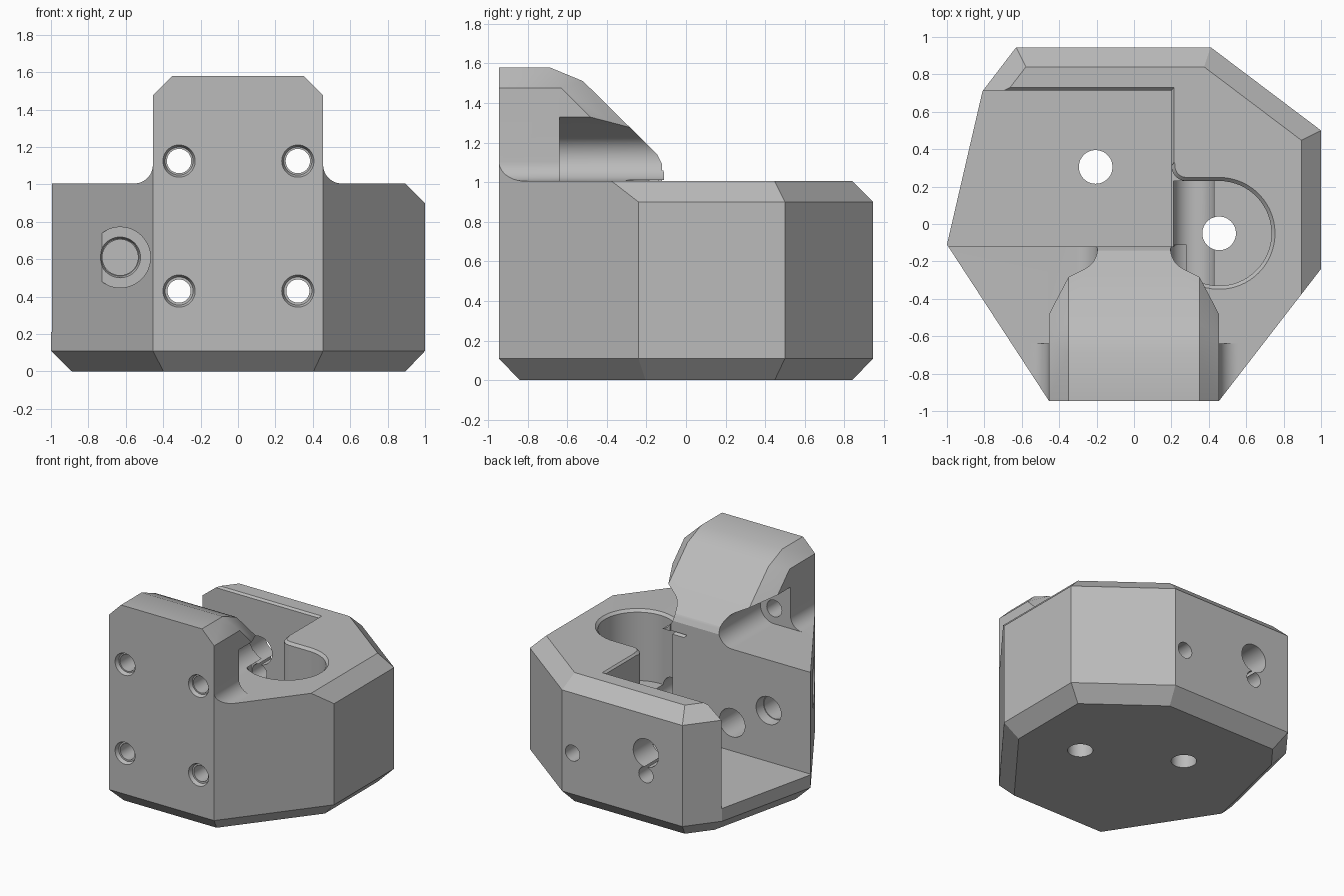
import bpy, bmesh
from math import sin, cos, pi, radians
from mathutils import Vector

if "Cube" in bpy.data.objects:
    bpy.data.objects.remove(bpy.data.objects["Cube"])

grey = bpy.data.materials.new("plain_grey")
grey.use_nodes = True
grey.diffuse_color = (0.5, 0.5, 0.5, 1)
grey.node_tree.nodes["Principled BSDF"].inputs["Base Color"].default_value = (0.5, 0.5, 0.5, 1)


def finish(bm, name):
    bmesh.ops.recalc_face_normals(bm, faces=bm.faces)
    mesh = bpy.data.meshes.new(name)
    bm.to_mesh(mesh)
    bm.free()
    mesh.materials.append(grey)
    ob = bpy.data.objects.new(name, mesh)
    bpy.context.collection.objects.link(ob)
    return ob


def stack(name, rings):
    """Solid skinned over equal-length rings of 3D points."""
    bm = bmesh.new()
    loops = [[bm.verts.new(p) for p in ring] for ring in rings]
    n = len(loops[0])
    for a, b in zip(loops, loops[1:]):
        for i in range(n):
            j = (i + 1) % n
            bm.faces.new((a[i], a[j], b[j], b[i]))
    bm.faces.new(loops[0])
    bm.faces.new(loops[-1])
    return finish(bm, name)


def hull(name, points):
    bm = bmesh.new()
    for p in points:
        bm.verts.new(p)
    res = bmesh.ops.convex_hull(bm, input=bm.verts)
    bmesh.ops.delete(bm, geom=list(set(res["geom_interior"])), context="VERTS")
    bmesh.ops.dissolve_limit(bm, angle_limit=0.01, verts=bm.verts, edges=bm.edges)
    return finish(bm, name)


def arc(cx, cy, r, a0, a1, n):
    return [(cx + r * cos(radians(a0 + (a1 - a0) * i / n)),
             cy + r * sin(radians(a0 + (a1 - a0) * i / n))) for i in range(n + 1)]


def circle(cx, cy, r, n=48):
    return arc(cx, cy, r, 0, 360, n)[:-1]


def inset(pts, dist):
    """Move each edge of a counter-clockwise outline inwards by its distance."""
    n = len(pts)
    normals = []
    for i in range(n):
        e = (Vector(pts[(i + 1) % n]) - Vector(pts[i])).normalized()
        normals.append(Vector((-e.y, e.x)))
    out = []
    for i in range(n):
        n1, n2, d1, d2 = normals[i - 1], normals[i], dist[i - 1], dist[i]
        c = n1.dot(n2)
        if c > 0.9999:
            move = n1 * d1
        else:
            move = (n1 * (d1 - d2 * c) + n2 * (d2 - d1 * c)) / (1 - c * c)
        out.append(tuple(Vector(pts[i]) + move))
    return out


def at_z(pts, z):
    return [(x, y, z) for x, y in pts]


def at_y(pts, y):
    return [(x, y, z) for x, z in pts]


def combine(target, tool, operation="DIFFERENCE"):
    mod = target.modifiers.new("cut", "BOOLEAN")
    mod.operation = operation
    mod.solver = "EXACT"
    mod.object = tool
    bpy.context.view_layer.objects.active = target
    bpy.ops.object.modifier_apply(modifier=mod.name)
    bpy.data.objects.remove(tool)


def bore_y(x, z, r, y0, y1, r_end=None):
    rings = [at_y(circle(x, z, r), y0), at_y(circle(x, z, r_end or r), y1)]
    combine(body, stack("bore", rings))


# Eight-sided body, chamfered below all round and above on the rear sides
W, D, C = 0.455, 0.945, 0.105
outline = [(-W, -D), (W, -D), (1, -0.24), (1, 0.5), (0.41, D), (-0.63, D), (-0.81, 0.71), (-1, -0.11)]
top_inset = [0, 0, C, C, C, C, 0, 0]
body = stack("mounting_block", [
    at_z(inset(outline, [C] * 8), 0), at_z(outline, C + 0.005),
    at_z(outline, 0.9), at_z(inset(outline, top_inset), 1.005)])

# Upright tower with a sloping back and chamfered side edges
profile = [(-D, 0.8), (-D, 1.58), (-0.69, 1.58), (-0.52, 1.51), (-0.145, 1.14),
           (-0.12, 1.09), (-0.11, 1.04), (-0.11, 0.8)]
side_profile = [(-D, 0.8), (-D, 1.475), (-0.63, 1.475), (-0.25, 1.095), (-0.2, 0.8)]
tower_points = []
for s in (-1, 1):
    tower_points += [(s * 0.35, y, z) for y, z in profile]
    tower_points += [(s * W, y, z) for y, z in side_profile]
tower = hull("tower", tower_points)

# Screw head clearances on both sides of the tower
HX, LOW, HIGH = 0.315, 0.43, 1.125
for s in (-1, 1):
    section = circle(s * HX, HIGH, 0.12) + [(s * 0.8, 1.005), (s * 0.8, 1.5)]
    combine(tower, hull("clearance", at_y(section, -0.64) + at_y(section, 0.1)))
combine(body, tower, "UNION")

# Concave fillets at the foot of the tower, trimmed to the body outline
for s in (-1, 1):
    curve = [(s * x, z) for x, z in arc(W + 0.1, 1.105, 0.1, 180, 270, 10)]
    curve += [(s * (W + 0.1), 0.95), (s * 0.4, 0.95), (s * 0.4, 1.105)]
    fillet = stack("fillet", [at_y(curve, -D), at_y(curve, -0.64)])
    combine(fillet, stack("trim", [at_z(outline, 0.5), at_z(outline, 1.3)]), "INTERSECT")
    combine(body, fillet, "UNION")

# Open rectangular pocket with a small lip chamfer
pocket = [(-1.3, -0.12), (0.2, -0.12), (0.2, 0.715), (-1.3, 0.715)]
lip = inset(pocket, [0, -0.015, -0.015, 0])
combine(body, stack("pocket", [at_z(pocket, 0.21), at_z(pocket, 0.99), at_z(lip, 1.006), at_z(lip, 1.1)]))

# Round pocket opening into the rectangular one
round_pocket = [(0.1, -0.12), (0.2, -0.12), (0.2, -0.18)]
round_pocket += arc(0.455, -0.05, 0.28, -145, 90, 40)
round_pocket += arc(0.28, 0.31, 0.08, 270, 180, 8) + [(0.1, 0.31)]
rim = inset(round_pocket, [-0.02] * len(round_pocket))
combine(body, stack("round_pocket", [
    at_z(round_pocket, 0.45), at_z(round_pocket, 0.985), at_z(rim, 1.006), at_z(rim, 1.01)]))

# Vertical holes through both floors
for x, y in ((-0.205, 0.305), (0.455, -0.05)):
    ring = circle(x, y, 0.09)
    combine(body, stack("floor_hole", [at_z(ring, -0.1), at_z(ring, 0.6)]))

# Four screw holes with countersunk mouths, the lower pair running to the back
for x in (-HX, HX + 0.005):
    bore_y(x, LOW, 0.062, -1.1, 1.1)
    bore_y(x, HIGH, 0.065, -1.1, -0.5)
    for z in (LOW, HIGH):
        bore_y(x, z, 0.09, -D - 0.01, -D + 0.03, 0.075)
bore_y(-HX, LOW, 0.11, -0.64, 0)
bore_y(HX + 0.005, LOW, 0.11, -0.64, 0.229)

# Large rear hole, and the side hole with its flat-bottomed recess
bore_y(-HX, 0.6, 0.11, 0.6, 1.1)
bore_y(-0.63, 0.61, 0.162, -1.1, -0.53)
bore_y(-0.63, 0.61, 0.095, -0.6, 0)
bore_y(-0.63, 0.61, 0.112, -0.54, -0.5, 0.1)
bore_y(-0.63, 0.61, 0.1, -0.2, 0, 0.12)

# Shading
bpy.ops.object.select_all(action="DESELECT")
body.select_set(True)
bpy.context.view_layer.objects.active = body
bpy.ops.object.shade_smooth_by_angle(angle=radians(24))
